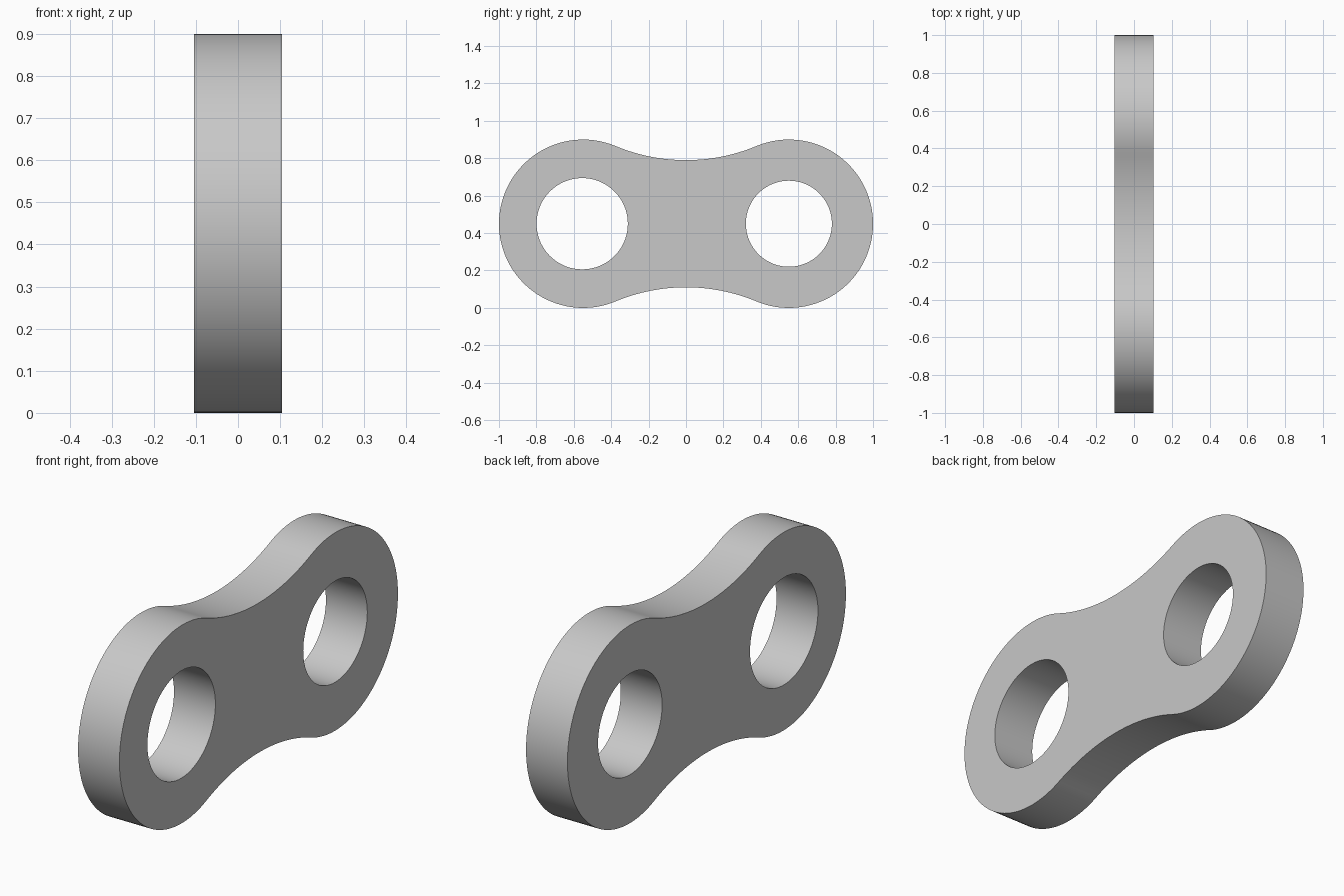
import bpy, bmesh
from math import sin, cos, pi, atan2, hypot
from mathutils import Vector

cube = bpy.data.objects.get("Cube")
if cube:
    bpy.data.objects.remove(cube, do_unlink=True)

THICK = 0.208       # plate thickness along x
MID = 0.45          # height of the hole axis
END_R = 0.45        # rounded end radius
END_Y = 0.55        # rounded end centre
WAIST = 0.34        # half height at the waist

# Radius and offset of the waist arc that touches both rounded ends
waist_r = (WAIST**2 + END_Y**2 - END_R**2) / (2 * (END_R - WAIST))
waist_h = waist_r + WAIST
touch = atan2(waist_h, END_Y)


def arc(cy, cz, r, a0, a1, n):
    """Points along an arc in the y-z plane, last point left out."""
    steps = [a0 + (a1 - a0) * i / n for i in range(n)]
    return [Vector((-THICK / 2, cy + r * cos(a), MID + cz + r * sin(a))) for a in steps]


def loop_edges(bm, points):
    verts = [bm.verts.new(p) for p in points]
    return [bm.edges.new((v, verts[i - 1])) for i, v in enumerate(verts)]


# Outline: right end, upper waist, left end, lower waist
outer = pi - touch
outline = (arc(END_Y, 0, END_R, -outer, outer, 72)
           + arc(0, waist_h, waist_r, -touch, touch - pi, 32)
           + arc(-END_Y, 0, END_R, touch, 2 * pi - touch, 72)
           + arc(0, -waist_h, waist_r, pi - touch, touch, 32))

bm = bmesh.new()
edges = loop_edges(bm, outline)

# Pin holes, the front one slightly larger
for y, r in ((-0.555, 0.244), (0.55, 0.23)):
    edges += loop_edges(bm, arc(y, 0, r, 0, 2 * pi, 72))

# Fill the flat side and extrude it into a plate
bmesh.ops.triangle_fill(bm, edges=edges, use_beauty=True, normal=(-1, 0, 0))
ext = bmesh.ops.extrude_face_region(bm, geom=bm.faces[:], use_keep_orig=True)
moved = [g for g in ext["geom"] if isinstance(g, bmesh.types.BMVert)]
bmesh.ops.translate(bm, verts=moved, vec=(THICK, 0, 0))
bmesh.ops.recalc_face_normals(bm, faces=bm.faces[:])
mesh = bpy.data.meshes.new("link_plate")
bm.to_mesh(mesh)
bm.free()

# Plain grey metal
grey = bpy.data.materials.new("plain_grey")
grey.use_nodes = True
colour = (0.58, 0.58, 0.58, 1)
grey.diffuse_color = colour
grey.node_tree.nodes["Principled BSDF"].inputs["Base Color"].default_value = colour
mesh.materials.append(grey)

plate = bpy.data.objects.new("link_plate", mesh)
bpy.context.collection.objects.link(plate)
bpy.ops.object.select_all(action='DESELECT')
plate.select_set(True)
bpy.context.view_layer.objects.active = plate
bpy.ops.object.shade_smooth_by_angle(angle=pi / 6)
